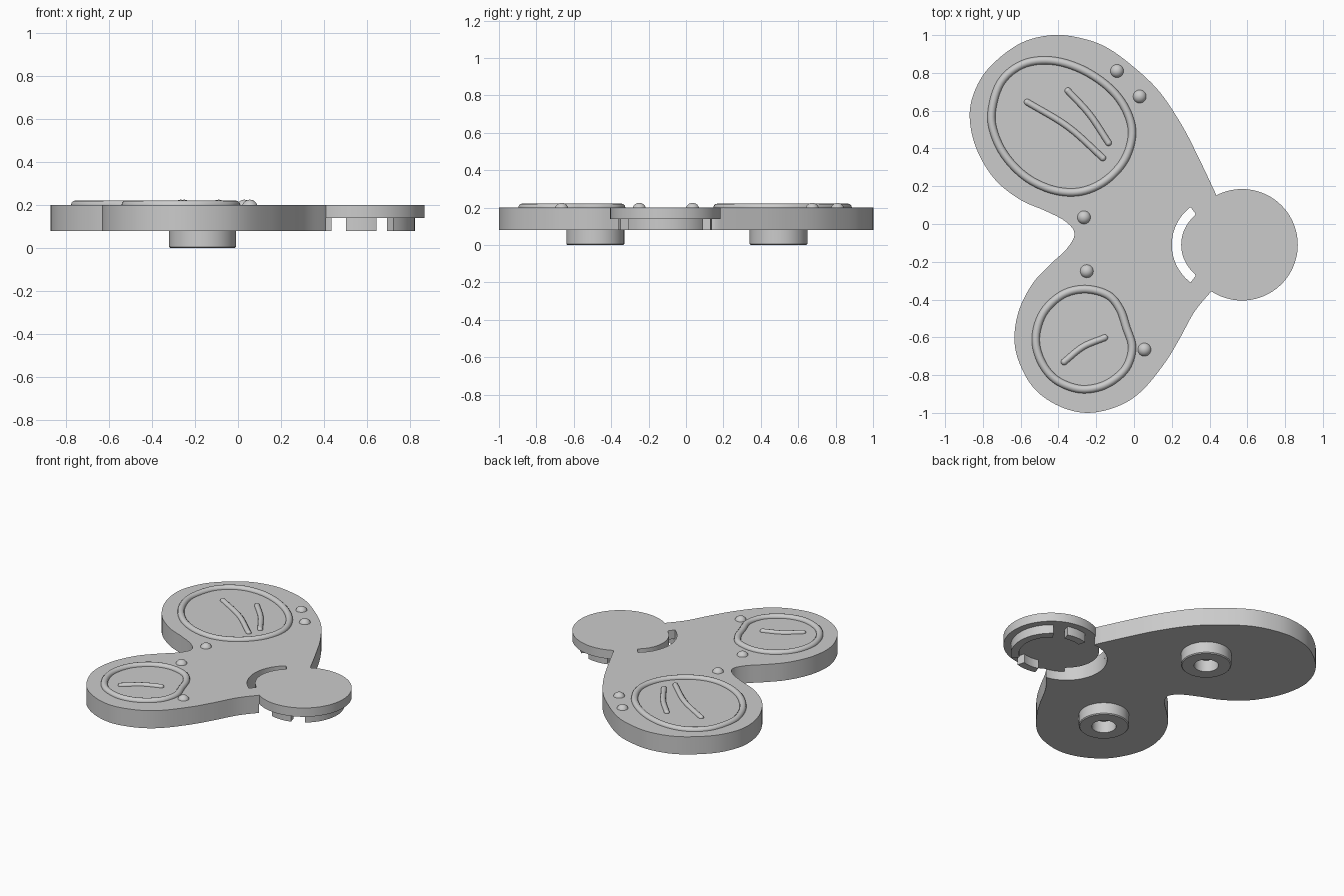
import bpy, bmesh, math
from mathutils import Vector

old = bpy.data.objects.get("Cube")
if old:
    bpy.data.objects.remove(old, do_unlink=True)

grey = bpy.data.materials.new("plain_grey")
grey.use_nodes = True
COLOUR = (0.6, 0.6, 0.6, 1)
grey.diffuse_color = COLOUR
grey.node_tree.nodes["Principled BSDF"].inputs["Base Color"].default_value = COLOUR

BOTTOM, STEP, TOP = 0.08, 0.14, 0.20
DISC = (0.572, -0.11)
SOCKET = (0.45, -0.11)


def finish(name, bm):
    mesh = bpy.data.meshes.new(name)
    bmesh.ops.recalc_face_normals(bm, faces=bm.faces)
    bm.to_mesh(mesh)
    bm.free()
    ob = bpy.data.objects.new(name, mesh)
    bpy.context.collection.objects.link(ob)
    mesh.materials.append(grey)
    return ob


def activate(ob):
    bpy.ops.object.select_all(action='DESELECT')
    ob.select_set(True)
    bpy.context.view_layer.objects.active = ob


def smooth(ob):
    activate(ob)
    bpy.ops.object.shade_smooth_by_angle(angle=math.radians(35))


def spline(pts, closed, steps=6):
    """Catmull-Rom samples through 2D points."""
    p = [Vector(q) for q in pts]
    p = [p[-1]] + p + p[:2] if closed else [2 * p[0] - p[1]] + p + [2 * p[-1] - p[-2]]
    out = []
    for a, b, c, d in zip(p, p[1:], p[2:], p[3:]):
        for i in range(steps):
            t = i / steps
            out.append((2 * b + (c - a) * t + (2 * a - 5 * b + 4 * c - d) * t**2
                        + (3 * b - a - 3 * c + d) * t**3) / 2)
    return out if closed else out + [p[-2]]


def prism(name, pts, z0, z1):
    bm = bmesh.new()
    face = bm.faces.new([bm.verts.new((x, y, z0)) for x, y in pts])
    top = bmesh.ops.extrude_face_region(bm, geom=[face])["geom"]
    bmesh.ops.translate(bm, vec=(0, 0, z1 - z0),
                        verts=[v for v in top if isinstance(v, bmesh.types.BMVert)])
    return finish(name, bm)


def arc(centre, r, a0, a1, n):
    angles = [math.radians(a0 + (a1 - a0) * i / n) for i in range(n + 1)]
    return [(centre[0] + r * math.cos(a), centre[1] + r * math.sin(a)) for a in angles]


def circle(centre, r, n=96):
    return arc(centre, r, 0, 360, n)[:-1]


def sector(centre, r0, r1, mid, half):
    return (arc(centre, r1, mid - half, mid + half, 24)
            + arc(centre, r0, mid + half, mid - half, 24))


def boolean(ob, other, operation):
    mod = ob.modifiers.new(operation, 'BOOLEAN')
    mod.operation, mod.solver, mod.object = operation, 'EXACT', other
    activate(ob)
    bpy.ops.object.modifier_apply(modifier=mod.name)
    bpy.data.objects.remove(other, do_unlink=True)


def dome(name, x, y, r, z):
    bm = bmesh.new()
    bmesh.ops.create_uvsphere(bm, u_segments=24, v_segments=16, radius=r)
    bmesh.ops.translate(bm, vec=(x, y, z), verts=bm.verts)
    smooth(finish(name, bm))


def tube(name, pts, r, closed):
    """Raised round bead along a path on the top face."""
    path = spline(pts, closed)
    curve = bpy.data.curves.new(name, 'CURVE')
    curve.dimensions = '3D'
    curve.bevel_depth, curve.bevel_resolution = r, 4
    line = curve.splines.new('POLY')
    line.points.add(len(path) - 1)
    for point, (x, y) in zip(line.points, path):
        point.co = (x, y, TOP, 1)
    line.use_cyclic_u = closed
    ob = bpy.data.objects.new(name, curve)
    bpy.context.collection.objects.link(ob)
    curve.materials.append(grey)
    activate(ob)
    bpy.ops.object.convert(target='MESH')
    smooth(bpy.context.object)
    if not closed:
        for i, (x, y) in enumerate((path[0], path[-1])):
            dome(f"{name}_end_{i + 1}", x, y, r, TOP)


# Two-lobed body plate
outline = [(.435, .155), (.345, .345), (.255, .52), (.135, .7), (0, .83), (-.145, .935),
           (-.285, .985), (-.435, 1), (-.605, .955), (-.765, .83), (-.845, .7),
           (-.87, .565), (-.835, .4), (-.74, .24), (-.605, .13), (-.47, .07),
           (-.365, .015), (-.315, -.05), (-.355, -.13), (-.45, -.22), (-.54, -.32),
           (-.61, -.46), (-.633, -.61), (-.605, -.74), (-.525, -.875), (-.395, -.965),
           (-.245, -1), (-.085, -.965), (.04, -.885), (.16, -.74), (.24, -.61),
           (.32, -.465), (.41, -.355)]
body = prism("body_plate", spline(outline, False), BOTTOM, TOP)

# Round socket underneath, curved slot through the top, and the end disc
boolean(body, prism("socket_cutter", circle(SOCKET, .25), BOTTOM - .05, STEP), 'DIFFERENCE')
boolean(body, prism("slot_cutter", sector(SOCKET, .2, .25, 180, 53), BOTTOM - .05, TOP + .05),
        'DIFFERENCE')
boolean(body, prism("end_disc", circle(DISC, .295), STEP, TOP), 'UNION')
smooth(body)

# Clip walls under the disc
for name, mid, half in (("outer_clip", 0, 53), ("back_clip", 90, 16.5), ("front_clip", 270, 16.5)):
    smooth(prism(name, sector(DISC, .2, .25, mid, half), BOTTOM, STEP + .01))

# Hollow pegs under the lobes
for name, y in (("front_peg", -.485), ("back_peg", .495)):
    bm = bmesh.new()
    profile = [(.075, BOTTOM), (.075, 0), (.149, 0), (.155, .006), (.155, BOTTOM)]
    verts = [bm.verts.new((r, 0, z)) for r, z in profile]
    edges = [bm.edges.new(pair) for pair in zip(verts, verts[1:] + verts[:1])]
    bmesh.ops.spin(bm, geom=verts + edges, cent=(0, 0, 0), axis=(0, 0, 1),
                   angle=math.tau, steps=64, use_merge=True)
    bmesh.ops.remove_doubles(bm, verts=bm.verts, dist=1e-5)
    bmesh.ops.translate(bm, vec=(-.165, y, 0), verts=bm.verts)
    smooth(finish(name, bm))

# Raised rims and strokes on the lobes
tube("large_rim", [(-.754, .59), (-.705, .75), (-.59, .845), (-.44, .865), (-.28, .82),
                   (-.135, .725), (-.045, .61), (-.01, .48), (-.05, .34), (-.15, .23),
                   (-.28, .172), (-.42, .178), (-.56, .24), (-.67, .345), (-.735, .465)],
     .021, True)
tube("small_rim", [(-.52, -.6), (-.48, -.47), (-.38, -.375), (-.26, -.345), (-.14, -.375),
                   (-.075, -.45), (-.04, -.55), (-.01, -.65), (-.035, -.75), (-.1, -.82),
                   (-.19, -.865), (-.3, -.872), (-.42, -.82), (-.495, -.72)], .021, True)
tube("long_stroke", [(-.565, .645), (-.35, .515), (-.165, .35)], .017, False)
tube("short_stroke", [(-.35, .705), (-.235, .58), (-.135, .43)], .017, False)
tube("small_stroke", [(-.37, -.73), (-.27, -.65), (-.155, -.602)], .017, False)

# Round studs
for i, (x, y) in enumerate([(-.09, .81), (.03, .675), (-.265, .035), (-.25, -.25), (.055, -.665)]):
    dome(f"stud_{i + 1}", x, y, .037, .188)
